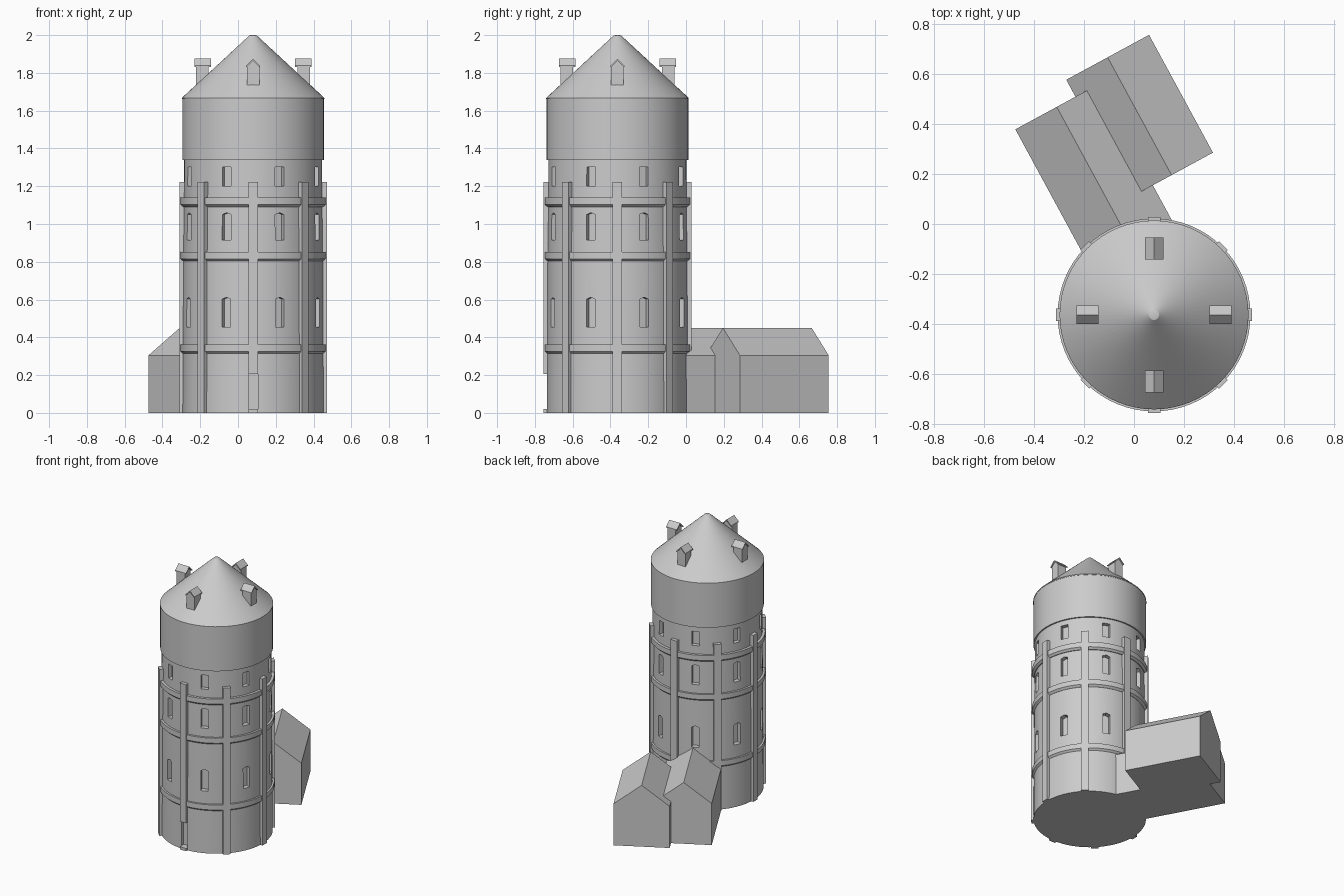
import bpy, bmesh, math
from mathutils import Matrix, Vector

if "Cube" in bpy.data.objects:
    bpy.data.objects.remove(bpy.data.objects["Cube"])

CENTRE = Vector((0.08, -0.363, 0))
SEGS = 64

stone = bpy.data.materials.new("grey_stone")
stone.diffuse_color = (0.6, 0.6, 0.6, 1)
stone.use_nodes = True
stone.node_tree.nodes["Principled BSDF"].inputs["Base Color"].default_value = stone.diffuse_color


def finish(name, bm, smooth=False):
    bmesh.ops.recalc_face_normals(bm, faces=bm.faces)
    me = bpy.data.meshes.new(name)
    bm.to_mesh(me)
    bm.free()
    me.materials.append(stone)
    ob = bpy.data.objects.new(name, me)
    bpy.context.collection.objects.link(ob)
    if smooth:
        shade(ob)
    return ob


def shade(ob):
    bpy.ops.object.select_all(action='DESELECT')
    ob.select_set(True)
    bpy.context.view_layer.objects.active = ob
    bpy.ops.object.shade_smooth_by_angle(angle=math.radians(25))


def lathe(name, profile, closed=False, smooth=True):
    """Spin (radius, z) points about the tower axis; open profiles are capped."""
    bm = bmesh.new()
    rings = []
    for r, z in profile:
        rings.append([bm.verts.new(CENTRE + Vector((
            r * math.cos(2 * math.pi * i / SEGS),
            r * math.sin(2 * math.pi * i / SEGS), z))) for i in range(SEGS)])
    pairs = list(zip(rings, rings[1:]))
    if closed:
        pairs.append((rings[-1], rings[0]))
    else:
        bm.faces.new(rings[0])
        bm.faces.new(rings[-1])
    for a, b in pairs:
        for i in range(SEGS):
            j = (i + 1) % SEGS
            bm.faces.new((a[i], a[j], b[j], b[i]))
    return finish(name, bm, smooth)


def prism(bm, pts, y0, y1, matrix):
    """Extrude an (x, z) outline from y0 to y1 and place it by matrix."""
    a = [bm.verts.new(matrix @ Vector((x, y0, z))) for x, z in pts]
    b = [bm.verts.new(matrix @ Vector((x, y1, z))) for x, z in pts]
    bm.faces.new(a)
    bm.faces.new(b)
    for i in range(len(pts)):
        j = (i + 1) % len(pts)
        bm.faces.new((a[i], a[j], b[j], b[i]))


def around(degrees):
    """Local y points outward from the tower axis; 180 is the front."""
    return Matrix.Translation(CENTRE) @ Matrix.Rotation(math.radians(degrees), 4, 'Z')


def rect(w, z0, z1):
    return [(-w / 2, z0), (w / 2, z0), (w / 2, z1), (-w / 2, z1)]


# Tower shaft, slightly tapered
shaft = lathe("tower_shaft", [(0.374, 0), (0.372, 0.34), (0.37, 0.83),
                              (0.366, 1.12), (0.365, 1.345)], smooth=False)

# Window and door recesses cut into the shaft
bm = bmesh.new()
for k in range(8):
    m = around(22.5 + 45 * k)
    for z0, z1, rise in ((0.455, 0.602, 0.01), (0.915, 1.05, 0.01), (1.2, 1.303, 0)):
        pts = rect(0.05, z0, z1)
        if rise:
            pts.insert(3, (0, z1 + rise))
        prism(bm, pts, 0.335, 0.42, m)
prism(bm, rect(0.05, 0.02, 0.205), 0.345, 0.42, around(180))
cutter = finish("recess_cutter", bm)
cutter.hide_render = True
cut = shaft.modifiers.new("recesses", 'BOOLEAN')
cut.operation = 'DIFFERENCE'
cut.solver = 'EXACT'
cut.object = cutter
bpy.context.view_layer.objects.active = shaft
bpy.ops.object.modifier_apply(modifier=cut.name)
bpy.data.objects.remove(cutter)
shade(shaft)

# Ring bands with bevelled undersides
for label, top in (("lower", 0.363), ("middle", 0.853), ("upper", 1.14)):
    lathe(label + "_band", [(0.355, top - 0.05), (0.371, top - 0.05),
                            (0.385, top - 0.037), (0.385, top), (0.355, top)],
          closed=True)

# Eight vertical ribs; the front one is interrupted by the door
bm = bmesh.new()
for k in range(8):
    spans = [(0, 0.02), (0.205, 1.222)] if k == 4 else [(0, 1.222)]
    for z0, z1 in spans:
        prism(bm, rect(0.05, z0, z1), 0.355, 0.391, around(45 * k))
finish("ribs", bm)

# Wide tank drum and conical roof
lathe("tank_drum", [(0.355, 1.34), (0.375, 1.34), (0.375, 1.665), (0.3, 1.665)])
lathe("cone_roof", [(0.377, 1.662), (0.377, 1.668), (0.02, 1.998), (0.01, 2.0)])

# Four dormers with overhanging gable roofs
walls, roofs = bmesh.new(), bmesh.new()
for k in range(4):
    m = around(90 * k)
    prism(walls, [(-0.033, 1.733), (0.033, 1.733), (0.033, 1.835),
                  (0, 1.868), (-0.033, 1.835)], 0.235, 0.302, m)
    prism(roofs, [(-0.037, 1.832), (-0.033, 1.832), (0, 1.865), (0.033, 1.832),
                  (0.037, 1.832), (0.037, 1.838), (0, 1.875), (-0.037, 1.838)],
          0.222, 0.31, m)
finish("dormer_walls", walls)
finish("dormer_roofs", roofs)

# Two side-by-side gabled outbuildings, turned against the tower
turn = math.radians(-151.5)
across = Vector((0.879, 0.477, 0))
gable = [(-0.188, 0), (0.188, 0), (0.188, 0.305), (0, 0.45), (-0.188, 0.305)]
for name, offset, y0, y1 in (("rear_house", 0.225, -0.635, -0.1),
                             ("linking_house", -0.048, -0.558, 0.12)):
    bm = bmesh.new()
    prism(bm, gable, y0, y1,
          Matrix.Translation(across * offset) @ Matrix.Rotation(turn, 4, 'Z'))
    finish(name, bm)
